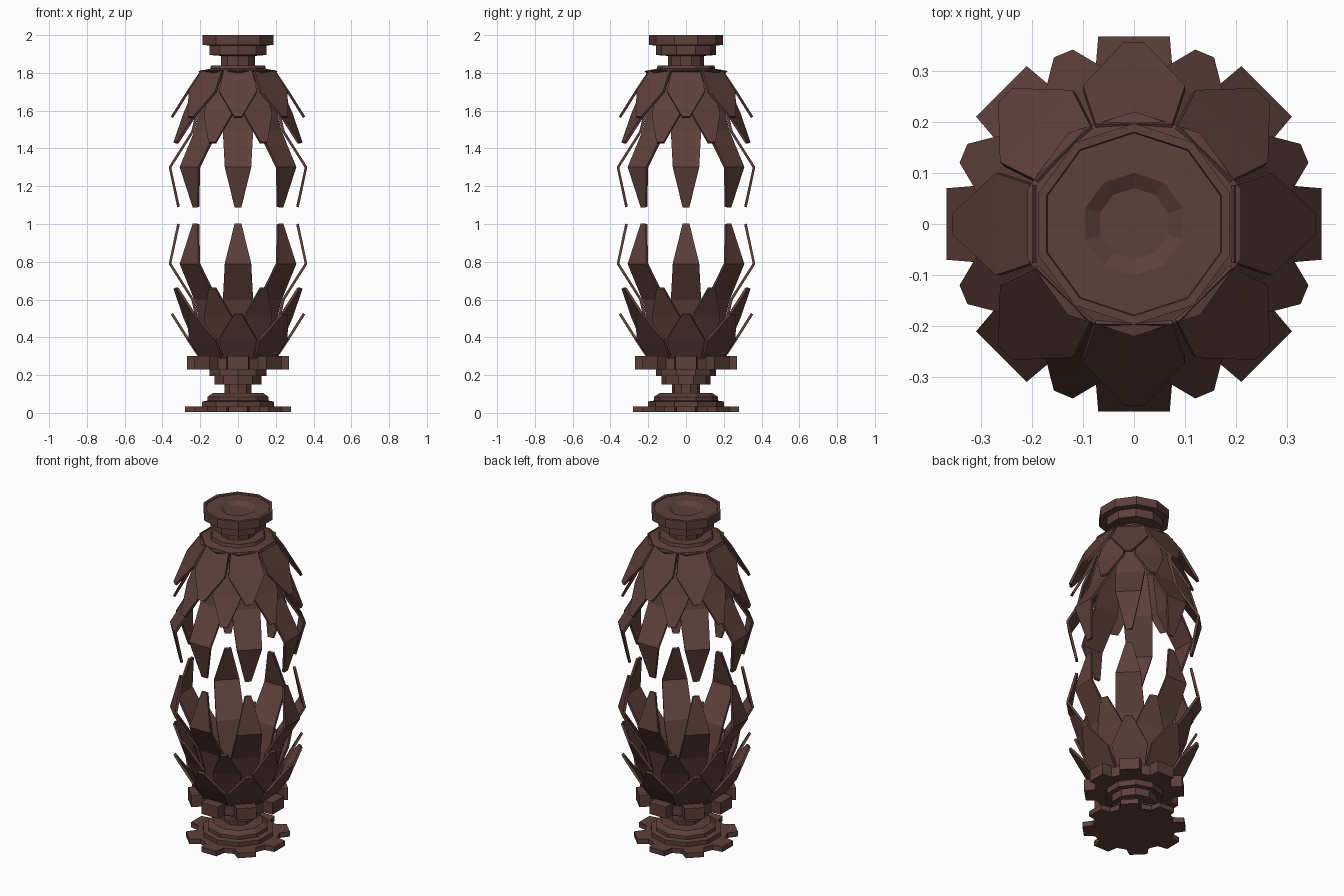
import bpy, bmesh
from math import sin, cos, pi

if "Cube" in bpy.data.objects:
    bpy.data.objects.remove(bpy.data.objects["Cube"])

bronze = bpy.data.materials.new("dark_bronze")
bronze.diffuse_color = (0.11, 0.05, 0.042, 1)
bronze.use_nodes = True
bronze.node_tree.nodes["Principled BSDF"].inputs["Base Color"].default_value = bronze.diffuse_color


def make(name, bm):
    bmesh.ops.recalc_face_normals(bm, faces=bm.faces)
    me = bpy.data.meshes.new(name)
    bm.to_mesh(me)
    bm.free()
    me.materials.append(bronze)
    ob = bpy.data.objects.new(name, me)
    bpy.context.collection.objects.link(ob)
    return ob


def lathe(name, profile, n=10):
    """Closed faceted turning from (radius, z) points, a vertex on +y."""
    bm = bmesh.new()
    rings = [[bm.verts.new((r * sin(2 * pi * i / n), r * cos(2 * pi * i / n), z))
              for i in range(n)] for r, z in profile]
    for a, b in zip(rings, rings[1:]):
        for i in range(n):
            j = (i + 1) % n
            bm.faces.new((a[i], a[j], b[j], b[i]))
    bm.faces.new(rings[0])
    bm.faces.new(rings[-1])
    return make(name, bm)


def gear(name, r_in, r_out, half, half_root, z0, z1, teeth=8):
    """Toothed plate with a tooth on each axis and diagonal."""
    bm = bmesh.new()
    outline = []
    for k in range(teeth):
        a = 2 * pi * k / teeth
        for r, t in ((r_in, -half_root), (r_out, -half), (r_out, half), (r_in, half_root)):
            outline.append(bm.verts.new((r * cos(a) - t * sin(a), r * sin(a) + t * cos(a), z0)))
    face = bm.faces.new(outline)
    ext = bmesh.ops.extrude_face_region(bm, geom=[face], use_keep_orig=True)
    up = [v for v in ext["geom"] if isinstance(v, bmesh.types.BMVert)]
    bmesh.ops.translate(bm, verts=up, vec=(0, 0, z1 - z0))
    return make(name, bm)


def petals(name, profile, offset, flip):
    """Ring of eight bent petals from (radius, z, half width) points."""
    bm = bmesh.new()
    for k in range(8):
        a = 2 * pi * (k + offset) / 8
        prev = None
        for r, z, w in profile:
            z = 2.09 - z if flip else z
            row = [bm.verts.new((r * cos(a) - t * sin(a), r * sin(a) + t * cos(a), z))
                   for t in (-w, w)]
            if prev:
                bm.faces.new((prev[0], prev[1], row[1], row[0]))
            prev = row
    ob = make(name, bm)
    mod = ob.modifiers.new("thickness", "SOLIDIFY")
    mod.thickness = 0.014
    mod.offset = 0


# Foot: toothed plate, stepped rings and neck
gear("foot_plate", 0.22, 0.28, 0.05, 0.06, 0.005, 0.035)
lathe("foot_stem", [(0.20, 0.03), (0.20, 0.06), (0.17, 0.065), (0.17, 0.085), (0.14, 0.105),
                    (0.075, 0.105), (0.075, 0.15), (0.13, 0.15), (0.13, 0.195),
                    (0.16, 0.195), (0.16, 0.24)])
gear("lower_collar", 0.21, 0.27, 0.055, 0.06, 0.23, 0.30)

# Cap: shoulder, neck and dished top
lathe("cap", [(0.20, 1.79), (0.22, 1.81), (0.155, 1.822), (0.15, 1.84), (0.095, 1.84),
              (0.095, 1.89), (0.16, 1.895), (0.16, 1.945), (0.197, 1.948), (0.197, 2.0),
              (0.18, 2.0), (0.178, 1.993), (0.10, 1.993), (0.07, 1.975)])

# Petal tiers, hanging above and mirrored below
short = [(0.19, 1.812, 0.075), (0.265, 1.70, 0.10), (0.35, 1.565, 0.02)]
middle = [(0.18, 1.80, 0.06), (0.275, 1.58, 0.08), (0.355, 1.43, 0.02)]
tall = [(0.17, 1.79, 0.05), (0.24, 1.49, 0.08), (0.36, 1.30, 0.07), (0.315, 1.09, 0.018)]
for side, flip in (("upper", False), ("lower", True)):
    petals(side + "_short_petals", short, 0, flip)
    petals(side + "_middle_petals", middle, 0.5, flip)
    petals(side + "_long_petals", tall, 0, flip)
